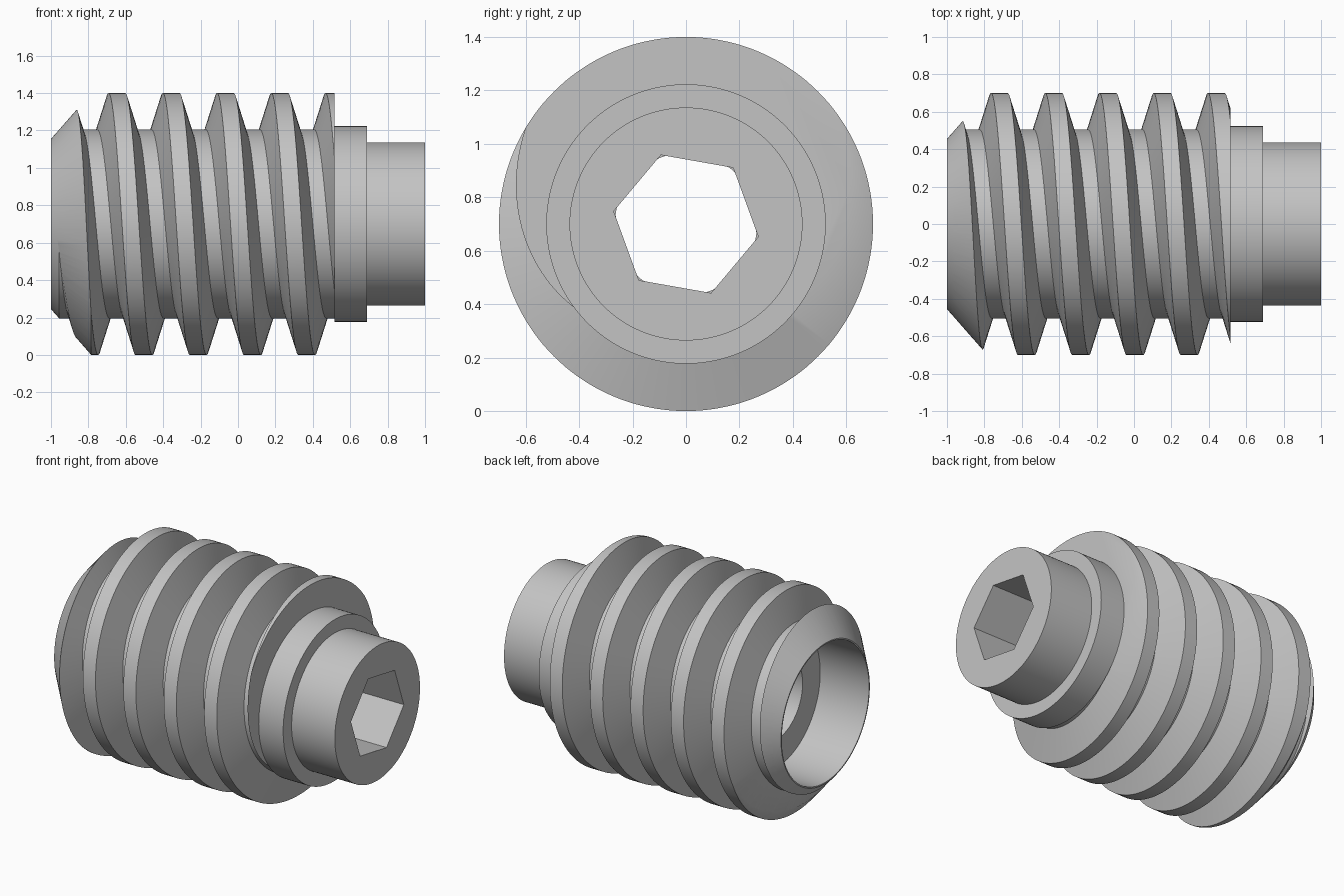
import bpy, bmesh
from math import cos, sin, pi, radians

if "Cube" in bpy.data.objects:
    bpy.data.objects.remove(bpy.data.objects["Cube"])

SIDES = 144
AXIS_Z = 0.7
PITCH = 0.29
CUT_X = 0.515          # flat end of the thread

metal = bpy.data.materials.new("grey metal")
metal.use_nodes = True
grey = (0.55, 0.55, 0.55, 1)
metal.diffuse_color = grey
metal.node_tree.nodes["Principled BSDF"].inputs["Base Color"].default_value = grey


def point(x, r, a):
    return (x, r * cos(a), AXIS_Z + r * sin(a))


def finish(bm, name):
    mesh = bpy.data.meshes.new(name)
    bm.to_mesh(mesh)
    bm.free()
    mesh.materials.append(metal)
    obj = bpy.data.objects.new(name, mesh)
    bpy.context.collection.objects.link(obj)
    return obj


def shade(obj):
    bpy.ops.object.select_all(action='DESELECT')
    obj.select_set(True)
    bpy.context.view_layer.objects.active = obj
    bpy.ops.object.shade_smooth_by_angle(angle=radians(25))


def hexagon(a, apothem=0.238, turn=radians(20)):
    """Radius of a hexagonal hole at angle a."""
    return apothem / cos((a - turn + pi / 6) % (pi / 3) - pi / 6)


def revolve(name, profile, closed):
    """Rings about the x axis; a radius may be a function of the angle."""
    bm = bmesh.new()
    rings = []
    for x, r in profile:
        angles = [2 * pi * j / SIDES for j in range(SIDES)]
        rings.append([bm.verts.new(point(x, r(a) if callable(r) else r, a))
                      for a in angles])
    pairs = list(zip(rings, rings[1:]))
    if closed:
        pairs.append((rings[-1], rings[0]))
    else:
        bm.faces.new(rings[0][::-1])
        bm.faces.new(rings[-1])
    for p, q in pairs:
        for j in range(SIDES):
            k = (j + 1) % SIDES
            bm.faces.new((p[j], p[k], q[k], q[j]))
    if not closed:
        bmesh.ops.recalc_face_normals(bm, faces=bm.faces)
    return finish(bm, name)


# Body: round bore and counterbore, chamfered shell, collar, neck, hex socket
HEX_END = 0.2
body = revolve("insert_body", [
    (HEX_END, 0.266), (-0.65, 0.266), (-0.65, 0.447), (-1, 0.447),
    (-1, 0.455), (-0.956, 0.505), (CUT_X, 0.505), (CUT_X, 0.523),
    (0.69, 0.523), (0.69, 0.436), (1, 0.436), (1, hexagon),
    (HEX_END, hexagon)], closed=True)
shade(body)

# Thread: trapezoid swept along a helix, longer than needed at both ends
section = [(-0.108, 0.495), (-0.045, 0.7), (0.045, 0.7), (0.108, 0.495)]
bm = bmesh.new()
rows = []
for i in range(-2 * SIDES, 5 * SIDES + 1):
    turn = i / SIDES
    rows.append([bm.verts.new(point(-0.72 + PITCH * turn + dx, r, 2 * pi * turn))
                 for dx, r in section])
for p, q in zip(rows, rows[1:]):
    for j in range(4):
        k = (j + 1) % 4
        bm.faces.new((p[j], p[k], q[k], q[j]))
bm.faces.new(rows[0])
bm.faces.new(rows[-1])
bmesh.ops.recalc_face_normals(bm, faces=bm.faces)
thread = finish(bm, "thread")

# Trim the thread to the lead-in cone and the flat end
envelope = revolve("thread_trim", [(-1, 0.455), (-0.697, 0.8), (CUT_X, 0.8)],
                   closed=False)
envelope.hide_render = True
trim = thread.modifiers.new("trim", 'BOOLEAN')
trim.operation = 'INTERSECT'
trim.solver = 'EXACT'
trim.object = envelope
bpy.context.view_layer.objects.active = thread
bpy.ops.object.modifier_apply(modifier=trim.name)
bpy.data.objects.remove(envelope)
shade(thread)
